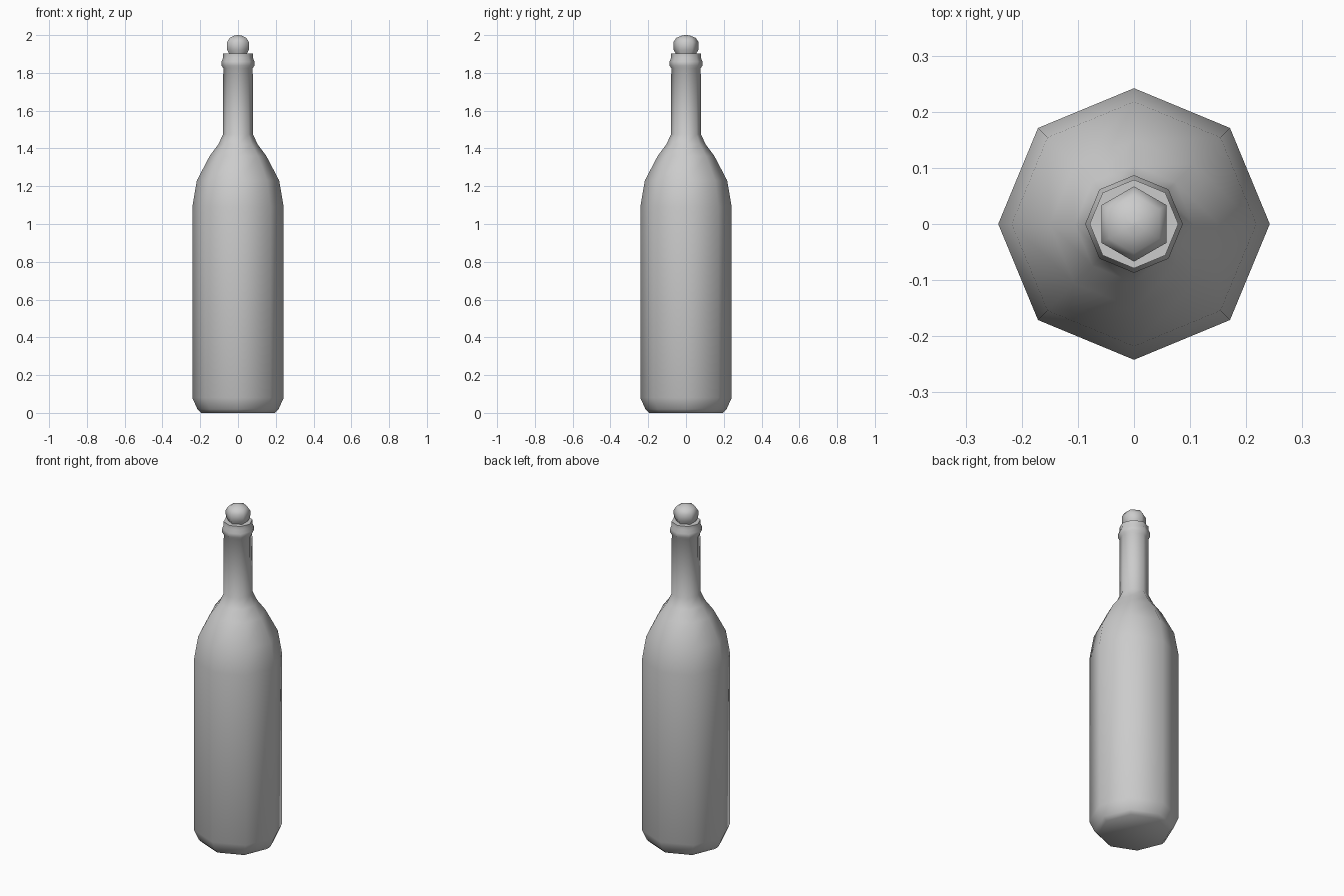
import bpy, bmesh, math

if "Cube" in bpy.data.objects:
    bpy.data.objects.remove(bpy.data.objects["Cube"])


def lathe(name, profile, sides, start=0.0, smooth=55):
    """Spin (radius, height) points into a low-sided solid with capped ends."""
    bm = bmesh.new()
    rings = []
    for r, z in profile:
        rings.append([bm.verts.new((r * math.cos(start + math.tau * i / sides),
                                    r * math.sin(start + math.tau * i / sides), z))
                      for i in range(sides)])
    for a, b in zip(rings, rings[1:]):
        for i in range(sides):
            j = (i + 1) % sides
            bm.faces.new((a[i], a[j], b[j], b[i]))
    bm.faces.new(rings[0][::-1])
    bm.faces.new(rings[-1])
    mesh = bpy.data.meshes.new(name)
    bm.to_mesh(mesh)
    bm.free()
    obj = bpy.data.objects.new(name, mesh)
    bpy.context.collection.objects.link(obj)
    bpy.ops.object.select_all(action='DESELECT')
    obj.select_set(True)
    bpy.context.view_layer.objects.active = obj
    bpy.ops.object.shade_smooth_by_angle(angle=math.radians(smooth))
    return obj


# Eight-sided bottle: base, body, shoulder, neck, lip ring and flat rim
lathe("bottle", [
    (0.195, 0.0), (0.215, 0.02), (0.242, 0.08), (0.242, 1.09),
    (0.218, 1.23), (0.15, 1.36), (0.105, 1.42), (0.079, 1.475),
    (0.078, 1.825), (0.087, 1.838), (0.087, 1.86), (0.079, 1.88),
    (0.079, 1.902)], 8)

# Six-sided rounded stopper seated in the rim
lathe("stopper", [
    (0.052, 1.88), (0.055, 1.904), (0.066, 1.922), (0.067, 1.962),
    (0.052, 1.985), (0.022, 1.997), (0.004, 2.0)], 6, math.pi / 2)
